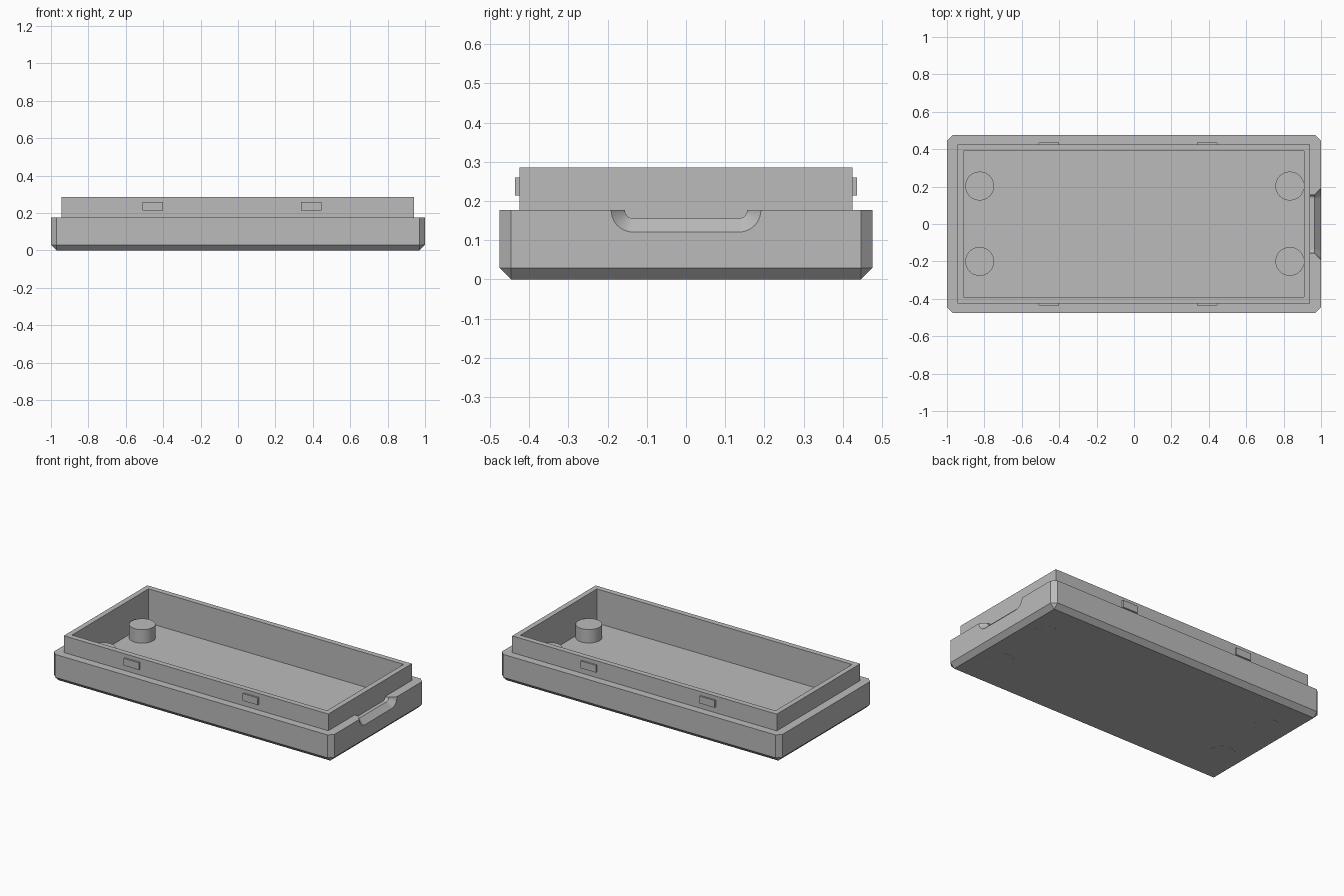
import bpy, bmesh
from math import sin, cos, pi

cube = bpy.data.objects.get("Cube")
if cube:
    bpy.data.objects.remove(cube, do_unlink=True)

grey = bpy.data.materials.new("plain grey plastic")
grey.use_nodes = True
grey.diffuse_color = (0.5, 0.5, 0.5, 1)
grey.node_tree.nodes["Principled BSDF"].inputs["Base Color"].default_value = (0.5, 0.5, 0.5, 1)


def finish(bm, name):
    bmesh.ops.recalc_face_normals(bm, faces=bm.faces[:])
    mesh = bpy.data.meshes.new(name)
    bm.to_mesh(mesh)
    bm.free()
    mesh.materials.append(grey)
    ob = bpy.data.objects.new(name, mesh)
    bpy.context.collection.objects.link(ob)
    return ob


def box_mesh(x0, x1, y0, y1, z0, z1):
    bm = bmesh.new()
    bmesh.ops.create_cube(bm, size=1)
    for v in bm.verts:
        v.co = (x1 if v.co.x > 0 else x0, y1 if v.co.y > 0 else y0, z1 if v.co.z > 0 else z0)
    return bm


def cut(ob, cutter):
    mod = ob.modifiers.new("cut", 'BOOLEAN')
    mod.operation = 'DIFFERENCE'
    mod.solver = 'EXACT'
    mod.object = cutter
    cutter.hide_render = True
    cutter.hide_set(True)


RIM, TOP, FLOOR = 0.177, 0.285, 0.065

# Tray body: chamfered on the upright and bottom edges, open rim left sharp
bm = box_mesh(-1, 1, -0.475, 0.475, 0.0005, RIM)
edges = [e for e in bm.edges if min(v.co.z for v in e.verts) < 0.1]
bmesh.ops.bevel(bm, geom=edges, offset=0.029, segments=1, affect='EDGES')
tray_body = finish(bm, "tray_body")

# Raised lip standing inside the rim
lip = finish(box_mesh(-0.945, 0.942, -0.425, 0.425, RIM, TOP), "lip")

# Shared cavity
cavity = finish(box_mesh(-0.911, 0.908, -0.39, 0.39, FLOOR, 0.5), "cavity_cutter")
cut(tray_body, cavity)
cut(lip, cavity)

# Finger notch: rounded slot flaring outward through the +x side
STEPS = 10
bm = bmesh.new()
rings = []
for x, r in ((0.942, 0.021), (0.965, 0.021), (1.01, 0.066)):
    pts = [(-0.135 - r, 0.23)]
    for side in (-1, 1):
        for i in range(STEPS + 1):
            a = pi / 2 * (i if side < 0 else STEPS - i) / STEPS
            pts.append((side * (0.135 + r * cos(a)), RIM - r * sin(a)))
    pts.append((0.135 + r, 0.23))
    rings.append([bm.verts.new((x, y, z)) for y, z in pts])
for a, b in zip(rings, rings[1:]):
    for i in range(len(a)):
        j = (i + 1) % len(a)
        bm.faces.new((a[i], a[j], b[j], b[i]))
bm.faces.new(rings[0])
bm.faces.new(rings[-1])
cut(tray_body, finish(bm, "notch_cutter"))

# Snap tabs on both long sides of the lip
for side, label in ((-1, "front"), (1, "back")):
    for x, end in ((-0.456, "right"), (0.392, "left")):
        y0, y1 = sorted((side * 0.415, side * 0.436))
        finish(box_mesh(x - 0.054, x + 0.054, y0, y1, 0.214, 0.26), f"snap_tab_{label}_{end}")

# Round posts, reaching through to the underside
for x, end in ((-0.825, "right"), (0.833, "left")):
    for y, label in ((-0.2, "front"), (0.203, "back")):
        bm = bmesh.new()
        bmesh.ops.create_cone(bm, cap_ends=True, segments=48, radius1=0.077, radius2=0.077, depth=0.152)
        bmesh.ops.translate(bm, verts=bm.verts[:], vec=(x, y, 0.076))
        post = finish(bm, f"post_{label}_{end}")
        bpy.ops.object.select_all(action='DESELECT')
        post.select_set(True)
        bpy.context.view_layer.objects.active = post
        bpy.ops.object.shade_smooth_by_angle()
